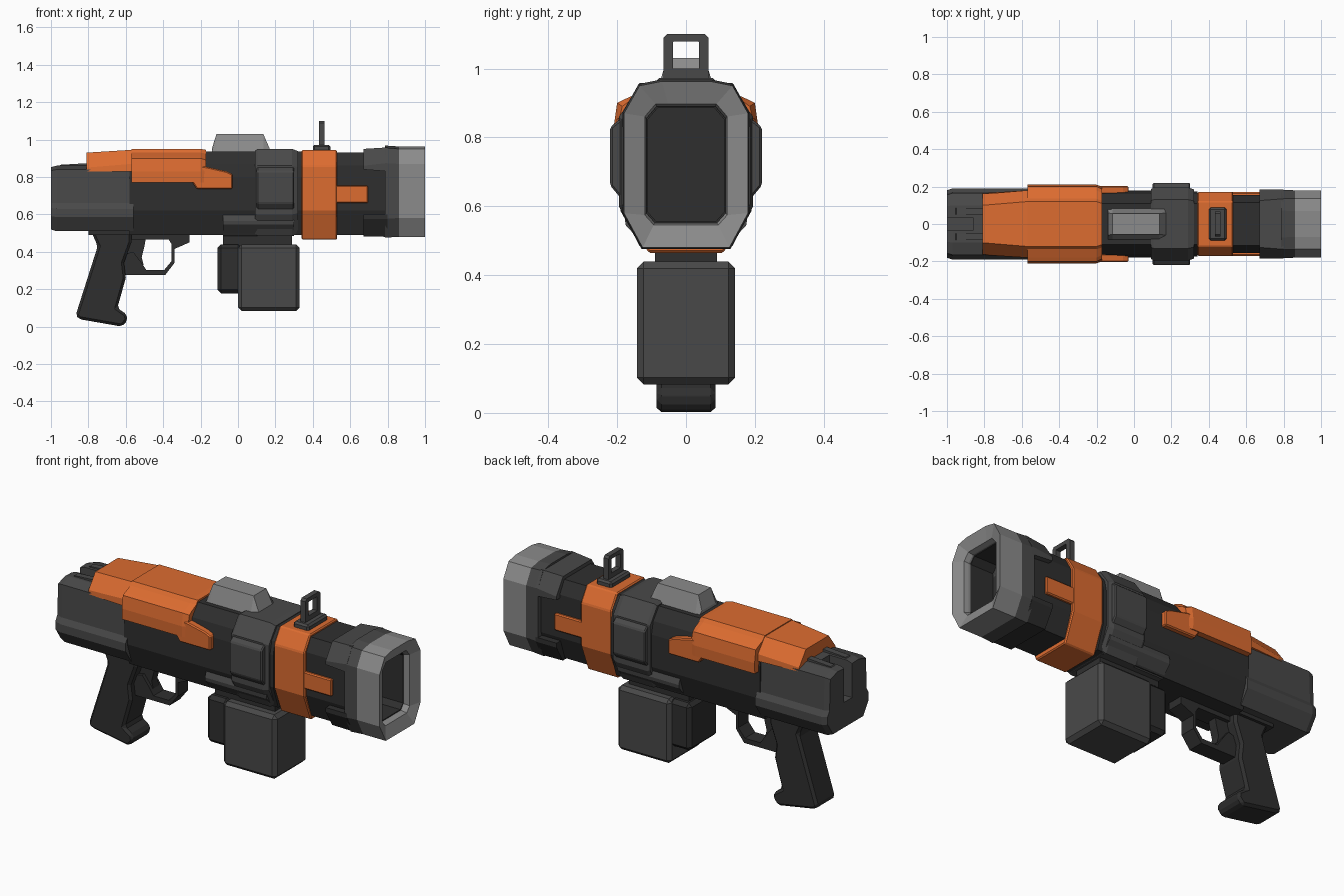
import bpy, bmesh


def material(name, r, g, b):
    m = bpy.data.materials.new(name)
    m.diffuse_color = (r, g, b, 1)
    return m


BLACK = material("black plastic", 0.028, 0.028, 0.028)
DARK = material("dark grey plastic", 0.066, 0.066, 0.066)
LIGHT = material("light grey metal", 0.26, 0.26, 0.26)
ORANGE = material("orange paint", 0.72, 0.15, 0.03)


def loft(name, sections, mat, closed=False, bevel=0):
    """Join mirrored cross-sections (x, [(y, z)...top to bottom]) along x."""
    bm = bmesh.new()
    rings = []
    for x, half in sections:
        pts = list(half) + [(-y, z) for y, z in reversed(half)]
        rings.append([bm.verts.new((x, y, z)) for y, z in pts])
    n = len(rings[0])
    pairs = list(zip(rings, rings[1:]))
    if closed:
        pairs.append((rings[-1], rings[0]))
    else:
        bm.faces.new(rings[0])
        bm.faces.new(rings[-1])
    for a, b in pairs:
        for i in range(n):
            j = (i + 1) % n
            bm.faces.new((a[i], a[j], b[j], b[i]))
    return finish(name, bm, mat, bevel)


def plate(name, profile, y0, y1, mat, bevel=0):
    """Extrude an (x, z) profile from y0 to y1."""
    bm = bmesh.new()
    a = [bm.verts.new((x, y0, z)) for x, z in profile]
    b = [bm.verts.new((x, y1, z)) for x, z in profile]
    bm.faces.new(a)
    bm.faces.new(b)
    for i in range(len(a)):
        j = (i + 1) % len(a)
        bm.faces.new((a[i], a[j], b[j], b[i]))
    return finish(name, bm, mat, bevel)


def finish(name, bm, mat, bevel):
    bmesh.ops.recalc_face_normals(bm, faces=bm.faces)
    me = bpy.data.meshes.new(name)
    bm.to_mesh(me)
    bm.free()
    me.materials.append(mat)
    ob = bpy.data.objects.new(name, me)
    bpy.context.collection.objects.link(ob)
    if bevel:
        mod = ob.modifiers.new("chamfer", "BEVEL")
        mod.width = bevel
        mod.segments = 1
    return ob


def box(name, x0, x1, hw, z0, z1, mat, bevel=0):
    return plate(name, [(x0, z0), (x1, z0), (x1, z1), (x0, z1)], -hw, hw, mat, bevel)


def scaled(half, s, zc=0.71):
    return [(y * s, zc + (z - zc) * s) for y, z in half]


# Rear stock, with a slot cut into the back
outer = [(0.10, 0.86), (0.165, 0.84), (0.172, 0.66), (0.19, 0.63), (0.19, 0.585), (0.14, 0.51)]
slot = [(0.035, 0.66), (0.035, 0.86)] + outer
back = [(0.035, 0.66), (0.035, 0.85)] + scaled(outer, 0.95)
loft("stock_end", [(-1.0, back), (-0.97, slot), (-0.86, slot)], DARK)
loft("stock", [(-0.86, outer), (-0.56, outer)], DARK)
for side, s in (("left", 1), ("right", -1)):
    plate("stock_rib_" + side, [(-0.97, 0.84), (-0.78, 0.84), (-0.78, 0.875), (-0.95, 0.865)],
          s * 0.05, s * 0.085, DARK)

# Main body
body = [(0.11, 0.935), (0.16, 0.87), (0.175, 0.80), (0.175, 0.62), (0.13, 0.49)]
loft("main_body", [(-0.58, body), (0.34, body)], BLACK)
box("body_underside", -0.80, -0.26, 0.10, 0.49, 0.53, BLACK)

# Orange top covers
rear_a = [(0.10, 0.93), (0.16, 0.85), (0.165, 0.83)]
rear_b = [(0.12, 0.945), (0.18, 0.87), (0.18, 0.83)]
loft("rear_cover", [(-0.81, rear_a), (-0.57, rear_b)], ORANGE)
cover = [(0.12, 0.95), (0.135, 0.93), (0.18, 0.91), (0.20, 0.90), (0.21, 0.83), (0.208, 0.77)]
cover_end = [(0.11, 0.945), (0.125, 0.925), (0.165, 0.905), (0.185, 0.89), (0.20, 0.83), (0.20, 0.77)]
loft("main_cover", [(-0.57, cover), (-0.20, cover), (-0.17, cover_end)], ORANGE)
for side, s in (("left", 1), ("right", -1)):
    plate("cover_tab_" + side,
          [(-0.25, 0.78), (-0.22, 0.735), (-0.03, 0.735), (-0.03, 0.815), (-0.06, 0.83), (-0.17, 0.855), (-0.25, 0.86)],
          s * 0.16, s * 0.203, ORANGE, 0.006)

# Light grey block on top
loft("top_block", [(-0.14, [(0.06, 0.95), (0.085, 0.93)]), (-0.115, [(0.055, 1.03), (0.085, 0.93)]),
                   (0.135, [(0.055, 1.03), (0.085, 0.93)]), (0.17, [(0.06, 0.95), (0.085, 0.93)])], LIGHT)

# Thick middle collar with side pads
mid = [(0.13, 0.95), (0.195, 0.86), (0.195, 0.60), (0.135, 0.485)]
loft("middle_collar", [(0.09, scaled(mid, 0.96)), (0.105, mid), (0.29, mid), (0.32, scaled(mid, 0.95))], DARK)
for side, s in (("left", 1), ("right", -1)):
    pad = [(0.17, 0.87), (0.22, 0.83), (0.22, 0.66), (0.17, 0.60)]
    bm = bmesh.new()
    rows = [[bm.verts.new((x, s * y, z)) for y, z in pad] for x in (0.10, 0.30)]
    bm.faces.new(rows[0])
    bm.faces.new(rows[1])
    for i in range(4):
        j = (i + 1) % 4
        bm.faces.new((rows[0][i], rows[0][j], rows[1][j], rows[1][i]))
    finish("side_pad_" + side, bm, DARK, 0.006)

# Magazine and its mount
ledge = [(0.165, 0.60), (0.178, 0.565), (0.175, 0.545), (0.12, 0.485)]
loft("magazine_ledge", [(-0.08, ledge), (0.30, ledge)], DARK)
box("magazine_neck", -0.08, 0.29, 0.09, 0.42, 0.50, BLACK)
box("magazine", 0.0, 0.33, 0.143, 0.083, 0.44, DARK, 0.02)
box("magazine_rear", -0.11, 0.02, 0.125, 0.177, 0.44, BLACK, 0.02)

# Barrel, orange band and tabs
barrel = [(0.115, 0.93), (0.155, 0.86), (0.155, 0.62), (0.11, 0.49)]
loft("barrel", [(0.33, barrel), (0.80, barrel)], BLACK)
band = [(0.12, 0.943), (0.172, 0.86), (0.172, 0.62), (0.11, 0.465)]
loft("orange_band", [(0.34, band), (0.53, band)], ORANGE, bevel=0.006)
box("band_tab", 0.52, 0.695, 0.17, 0.66, 0.755, ORANGE, 0.006)

# Muzzle collar and hollow tip
rim = [(0.07, 0.963), (0.135, 0.95), (0.18, 0.87), (0.18, 0.58), (0.126, 0.48)]
bore = [(0.05, 0.89), (0.085, 0.89), (0.115, 0.855), (0.115, 0.58), (0.09, 0.552)]
wide = scaled(rim, 1.02)
loft("muzzle_collar", [(0.785, wide), (0.86, rim), (0.86, bore), (0.785, bore)], DARK, closed=True)
loft("muzzle_collar_top", [(0.67, [(0.125, 0.95), (0.185, 0.86), (0.185, 0.84)]),
                           (0.80, [(0.135, 0.958), (0.184, 0.875), (0.184, 0.83)])], DARK)
loft("muzzle_collar_bottom", [(0.67, [(0.184, 0.60), (0.184, 0.575), (0.128, 0.482)]),
                              (0.80, [(0.184, 0.60), (0.184, 0.575), (0.128, 0.48)])], BLACK)
loft("muzzle_tip", [(0.86, rim), (1.0, rim), (0.975, scaled(bore, 1.04, 0.72)), (0.95, bore), (0.86, bore)],
     LIGHT, closed=True)
loft("bore_lining", [(0.79, bore), (0.94, bore), (0.94, scaled(bore, 0.97, 0.72)),
                     (0.79, scaled(bore, 0.97, 0.72))], BLACK, closed=True)

# Front sight on its base
box("sight_base", 0.40, 0.495, 0.088, 0.93, 0.972, DARK, 0.01)
frame = [(0.055, 1.10), (0.066, 1.088), (0.066, 0.96)]
hole = [(0.036, 1.078), (0.038, 1.076), (0.038, 1.0)]
loft("sight_frame", [(0.432, frame), (0.462, frame), (0.462, hole), (0.432, hole)], DARK, closed=True)

# Pistol grip
plate("grip", [(-0.79, 0.52), (-0.75, 0.43), (-0.868, 0.06), (-0.85, 0.04), (-0.62, 0.0), (-0.59, 0.035),
               (-0.595, 0.065), (-0.645, 0.10), (-0.60, 0.26), (-0.61, 0.34), (-0.57, 0.45), (-0.57, 0.52)],
      -0.085, 0.085, BLACK, 0.02)

# Trigger guard and trigger
plate("trigger_guard", [(-0.64, 0.275), (-0.39, 0.275), (-0.34, 0.34), (-0.34, 0.415), (-0.26, 0.45), (-0.26, 0.51),
                        (-0.62, 0.51), (-0.62, 0.465), (-0.37, 0.465), (-0.355, 0.44), (-0.355, 0.35),
                        (-0.395, 0.302), (-0.49, 0.302), (-0.515, 0.34), (-0.56, 0.40), (-0.64, 0.38)],
      -0.045, 0.045, BLACK)
plate("trigger", [(-0.60, 0.49), (-0.49, 0.49), (-0.50, 0.43), (-0.515, 0.37), (-0.505, 0.33), (-0.60, 0.33)],
      -0.025, 0.025, BLACK)
